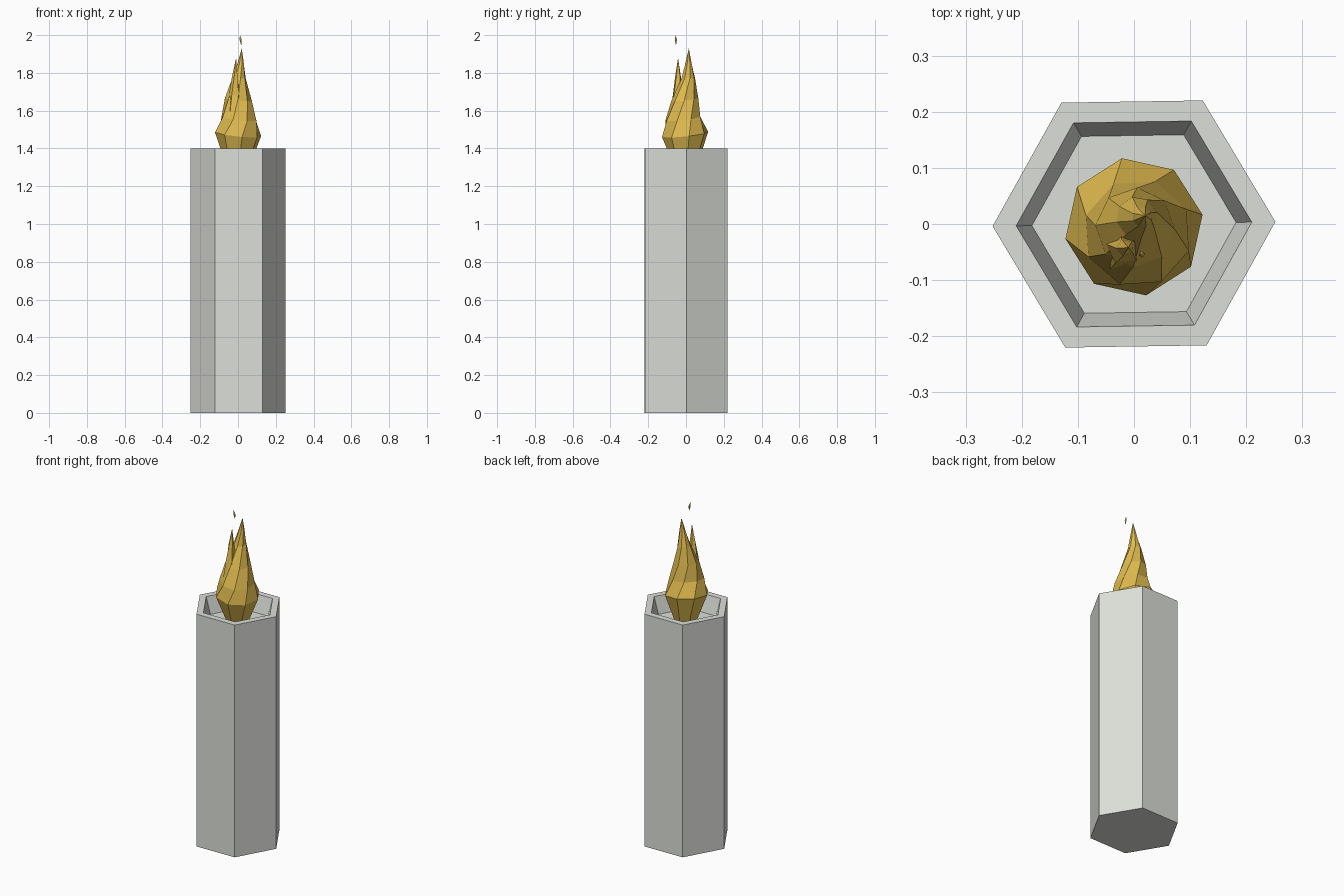
import bpy, bmesh, math

if "Cube" in bpy.data.objects:
    bpy.data.objects.remove(bpy.data.objects["Cube"])


def material(name, color):
    m = bpy.data.materials.new(name)
    m.diffuse_color = color
    m.use_nodes = True
    m.node_tree.nodes["Principled BSDF"].inputs["Base Color"].default_value = m.diffuse_color
    return m


def ring(bm, n, r, z, cx=0, cy=0, turn=0, tilt=0):
    verts = []
    for i in range(n):
        a = math.radians(turn) + math.tau * i / n
        x, y = r * math.cos(a), r * math.sin(a)
        verts.append(bm.verts.new((cx + x, cy + y, z + tilt * (y - x))))
    return verts


def loft(name, n, rings, mat, tip=None, base_tip=None):
    """Bridge (r, z, cx, cy, turn, tilt) rings; close ends with a cap or a point."""
    bm = bmesh.new()
    loops = [ring(bm, n, *r) for r in rings]
    for a, b in zip(loops, loops[1:]):
        for i in range(n):
            j = (i + 1) % n
            bm.faces.new((a[i], a[j], b[j], b[i]))
    for loop, point in ((loops[0], base_tip), (loops[-1], tip)):
        if point:
            v = bm.verts.new(point)
            for i in range(n):
                bm.faces.new((loop[i], loop[(i + 1) % n], v))
        else:
            bm.faces.new(loop)
    bmesh.ops.recalc_face_normals(bm, faces=bm.faces)
    me = bpy.data.meshes.new(name)
    bm.to_mesh(me)
    bm.free()
    ob = bpy.data.objects.new(name, me)
    bpy.context.collection.objects.link(ob)
    me.materials.append(mat)
    return ob


wax = material("wax", (0.72, 0.74, 0.69, 1))
fire = material("fire", (0.75, 0.50, 0.08, 1))

# Hexagonal candle with a shallow recess in its top
loft("candle_body", 6, [
    (0.252, 0.0, 0, 0, 0.9),
    (0.252, 1.4, 0, 0, 0.9),
    (0.21, 1.4, 0, 0, 0.9),
    (0.182, 1.3, 0, 0, 0.9),
], wax)

# Twisting main flame
loft("flame", 8, [
    (0.055, 1.29, 0, 0, 2),
    (0.124, 1.475, 0, -0.005, 10, 0.1),
    (0.097, 1.56, 0.006, -0.016, 26, 0.12),
    (0.071, 1.66, 0.002, -0.006, 42, 0.1),
    (0.037, 1.77, 0.005, 0.012, 58, 0),
    (0.018, 1.85, 0.014, 0.013, 70, 0),
], fire, tip=(0.02, 0.015, 1.93))

# Small side tongue licking up the front
loft("flame_tongue", 5, [
    (0.04, 1.58, -0.015, -0.052, 10),
    (0.032, 1.68, -0.018, -0.042, 25),
    (0.016, 1.78, -0.016, -0.042, 40),
], fire, tip=(-0.01, -0.042, 1.88))

# Loose spark above the flame
loft("spark", 4, [(0.006, 1.975, 0.014, -0.054, 20)], fire,
     tip=(0.01, -0.055, 2.0), base_tip=(0.017, -0.053, 1.945))
